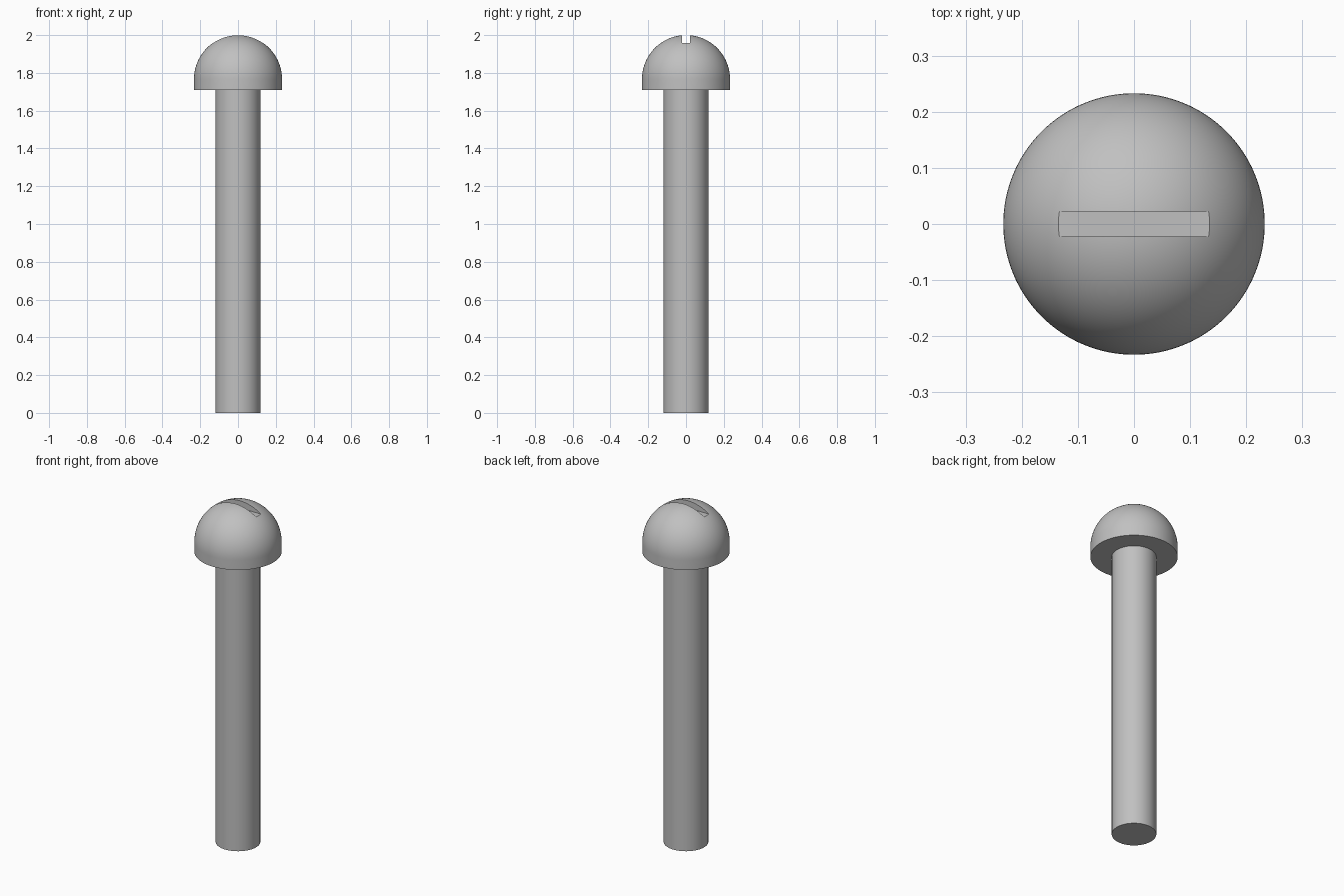
import bpy
import bmesh
from math import radians, sin, cos, pi
from mathutils import Matrix

cube = bpy.data.objects.get("Cube")
if cube:
    bpy.data.objects.remove(cube, do_unlink=True)

HEAD_R, SHAFT_R = 0.233, 0.119
TOP, HEAD_BASE = 2.0, 1.709
DOME_Z = TOP - HEAD_R          # height of the dome's centre
SLOT_Z, SLOT_W = 1.957, 0.045
SEGMENTS, RINGS = 128, 32

steel = bpy.data.materials.new("grey steel")
steel.use_nodes = True
colour = (0.53, 0.53, 0.53, 1.0)
steel.diffuse_color = colour
steel.node_tree.nodes["Principled BSDF"].inputs["Base Color"].default_value = colour


def make_object(name, bm):
    bmesh.ops.recalc_face_normals(bm, faces=bm.faces)
    mesh = bpy.data.meshes.new(name)
    bm.to_mesh(mesh)
    bm.free()
    mesh.materials.append(steel)
    obj = bpy.data.objects.new(name, mesh)
    bpy.context.collection.objects.link(obj)
    return obj


def lathe(name, profile):
    """Revolve (radius, z) points about the z axis."""
    bm = bmesh.new()
    verts = [bm.verts.new((r, 0, z)) for r, z in profile]
    edges = [bm.edges.new(pair) for pair in zip(verts, verts[1:])]
    bmesh.ops.spin(bm, geom=verts + edges, cent=(0, 0, 0), axis=(0, 0, 1),
                   angle=2 * pi, steps=SEGMENTS, use_duplicate=False)
    bmesh.ops.remove_doubles(bm, verts=bm.verts, dist=0.00001)
    return make_object(name, bm)


def smooth(obj):
    bpy.ops.object.select_all(action="DESELECT")
    obj.select_set(True)
    bpy.context.view_layer.objects.active = obj
    bpy.ops.object.shade_smooth_by_angle(angle=radians(30))


# Shaft: plain rod with a flat end, tucked slightly into the head
shaft = lathe("shaft", [(0, 0), (SHAFT_R, 0), (SHAFT_R, HEAD_BASE + 0.02), (0, HEAD_BASE + 0.02)])

# Head: short cylindrical rim topped by a hemisphere
arc = [i * pi / 2 / RINGS for i in range(RINGS)]
dome = [(HEAD_R * cos(a), DOME_Z + HEAD_R * sin(a)) for a in arc]
head = lathe("head", [(0, HEAD_BASE), (HEAD_R, HEAD_BASE)] + dome + [(0, TOP)])

# Driver slot: flat-floored cut across the crown
bm = bmesh.new()
size = Matrix.Diagonal((1.0, SLOT_W, 0.2, 1.0))
bmesh.ops.create_cube(bm, size=1, matrix=Matrix.Translation((0, 0, SLOT_Z + 0.1)) @ size)
cutter = make_object("slot_cutter", bm)
cutter.hide_render = True

cut = head.modifiers.new("slot", "BOOLEAN")
cut.operation = "DIFFERENCE"
cut.solver = "EXACT"
cut.object = cutter
bpy.ops.object.select_all(action="DESELECT")
head.select_set(True)
bpy.context.view_layer.objects.active = head
bpy.ops.object.modifier_apply(modifier=cut.name)
bpy.data.objects.remove(cutter, do_unlink=True)

for part in (shaft, head):
    smooth(part)
